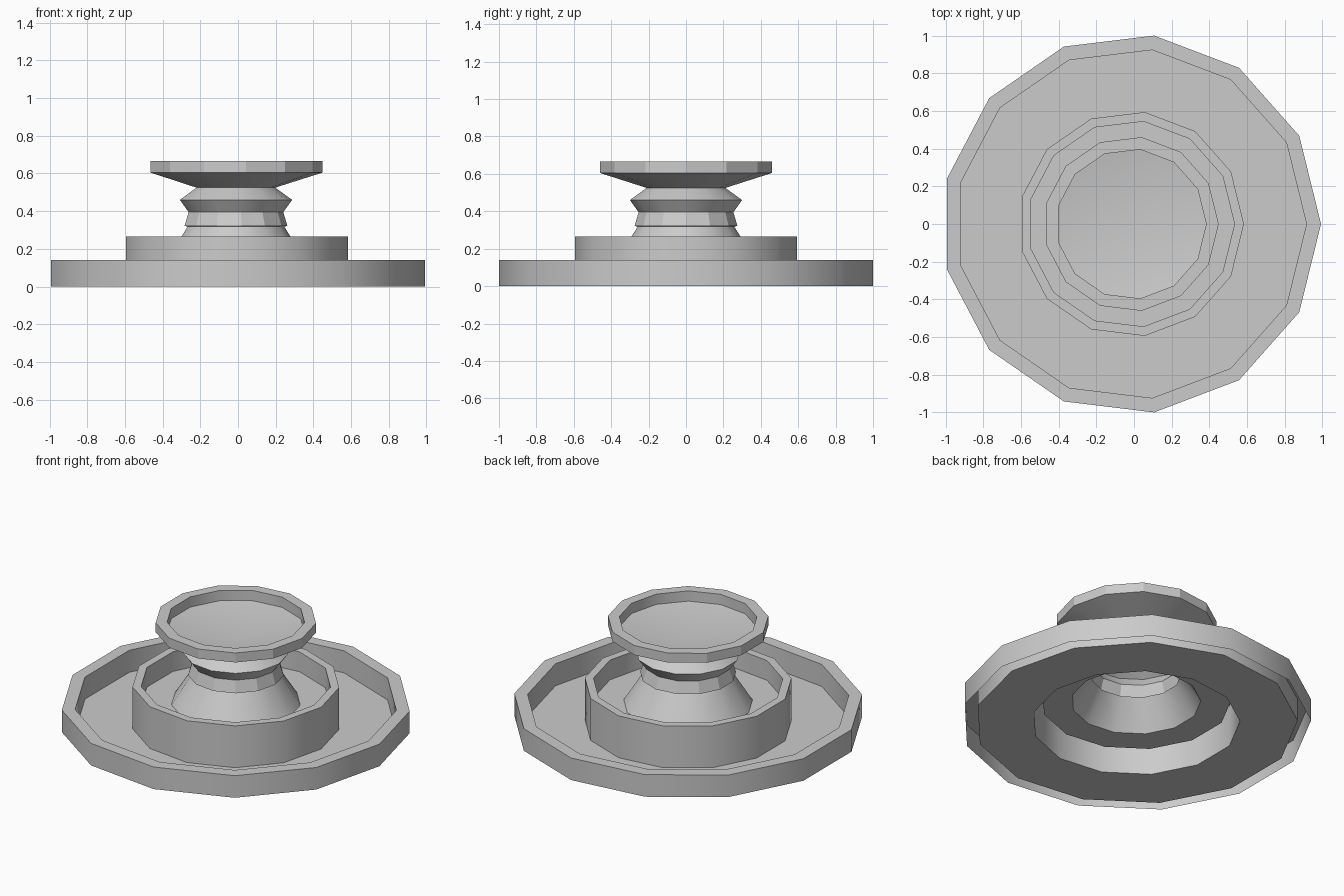
import bpy
import bmesh
import math

SIDES = 13
CENTRE_X = -0.0147

cube = bpy.data.objects.get("Cube")
if cube:
    bpy.data.objects.remove(cube, do_unlink=True)

stone = bpy.data.materials.new("grey stone")
stone.use_nodes = True
colour = (0.6, 0.6, 0.6, 1)
stone.diffuse_color = colour
stone.node_tree.nodes["Principled BSDF"].inputs["Base Color"].default_value = colour


def lathe(name, profile, flat_bands=()):
    """Turn a (radius, height) profile about z; a radius of 0 closes it."""
    bm = bmesh.new()
    rings = []
    for r, z in profile:
        if r == 0:
            rings.append([bm.verts.new((0, 0, z))] * SIDES)
            continue
        angles = [math.tau * j / SIDES for j in range(SIDES)]
        rings.append([bm.verts.new((r * math.cos(a), r * math.sin(a), z)) for a in angles])
    flat = []
    for i, (low, high) in enumerate(zip(rings, rings[1:])):
        for j in range(SIDES):
            k = (j + 1) % SIDES
            corners = [low[j], low[k], high[k], high[j]]
            face = bm.faces.new(list(dict.fromkeys(corners)))
            if i in flat_bands:
                flat.append(face)
    bm.faces.index_update()
    flat_ids = [f.index for f in flat]
    mesh = bpy.data.meshes.new(name)
    bm.to_mesh(mesh)
    bm.free()
    mesh.materials.append(stone)
    obj = bpy.data.objects.new(name, mesh)
    obj.location.x = CENTRE_X
    bpy.context.collection.objects.link(obj)
    bpy.ops.object.select_all(action="DESELECT")
    obj.select_set(True)
    bpy.context.view_layer.objects.active = obj
    bpy.ops.object.shade_smooth_by_angle(angle=math.radians(30))
    for i in flat_ids:
        mesh.polygons[i].use_smooth = False
    return obj


# Wide basin: thin wall, rim and floor, open beneath the middle
lathe("lower_basin", [(1.007, 0), (1.007, 0.14), (0.93, 0.14), (0.93, 0), (0.598, 0)])

# Raised inner basin
lathe("inner_basin", [(0.598, 0), (0.598, 0.265), (0.548, 0.265), (0.548, 0.14), (0.373, 0.14)])

# Conical foot and faceted collar with a small lip
lathe("pedestal_foot", [(0.373, 0.14), (0.26, 0.318)])
lathe("pedestal_collar", [(0.26, 0.318), (0.277, 0.322), (0.255, 0.395)], flat_bands=(1,))

# Flared ring and waist
lathe("pedestal_ring", [(0.255, 0.395), (0.302, 0.46), (0.212, 0.525)])

# Top bowl with a shallow dished floor
lathe("top_bowl", [(0.212, 0.525), (0.464, 0.605), (0.464, 0.665),
                   (0.398, 0.665), (0.398, 0.6), (0, 0.54)], flat_bands=(1,))
